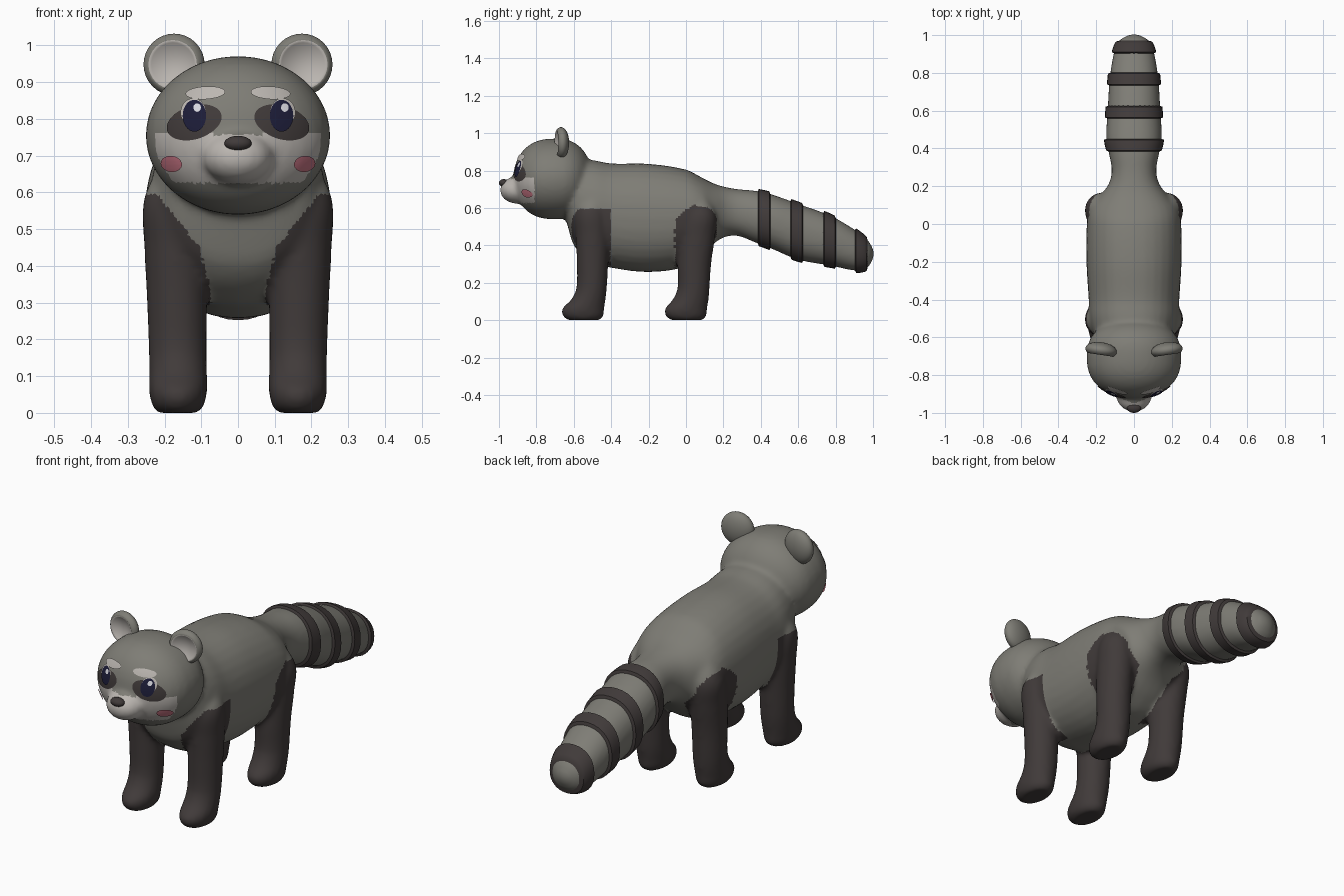
import bpy, bmesh, math
from mathutils import Vector, Matrix
from mathutils.bvhtree import BVHTree

cube = bpy.data.objects.get("Cube")
if cube:
    bpy.data.objects.remove(cube, do_unlink=True)


def material(name, r, g, b):
    mat = bpy.data.materials.new(name)
    mat.use_nodes = True
    mat.diffuse_color = (r, g, b, 1)
    node = next(n for n in mat.node_tree.nodes if n.type == "BSDF_PRINCIPLED")
    node.inputs["Base Color"].default_value = (r, g, b, 1)
    node.inputs["Roughness"].default_value = 0.8
    return mat


grey = material("grey fur", .21, .205, .18)
dark = material("dark fur", .052, .043, .042)
pale = material("pale fur", .5, .47, .44)
pink = material("pink cheek", .55, .17, .22)
navy = material("navy eye", .012, .012, .04)
glint = material("eye glint", .7, .7, .75)


def finish(name, bm, *mats):
    bmesh.ops.recalc_face_normals(bm, faces=bm.faces)
    mesh = bpy.data.meshes.new(name)
    bm.to_mesh(mesh)
    bm.free()
    for mat in mats:
        mesh.materials.append(mat)
    mesh.shade_smooth()
    obj = bpy.data.objects.new(name, mesh)
    bpy.context.collection.objects.link(obj)
    return obj


def spline(rows, steps=5):
    """Smooth curve through rows of numbers."""
    rows = [Vector(r) for r in rows]
    out = []
    for i in range(len(rows) - 1):
        a, b = rows[i], rows[i + 1]
        before, after = rows[max(i - 1, 0)], rows[min(i + 2, len(rows) - 1)]
        for k in range(steps):
            t = k / steps
            # tangents scaled to uneven spacing
            span = b[0] - a[0]
            ta = (b - before) * (span / (b[0] - before[0]))
            tb = (after - a) * (span / (after[0] - a[0]))
            h = t * t * (3 - 2 * t)
            out.append(a * (1 - h) + b * h + ta * (t * (1 - t) ** 2) - tb * (t * t * (1 - t)))
    return out + [rows[-1]]


def loft(bm, rings, place, sides=32, power=1.0):
    """Skin closed rings; place(ring, c, s) gives the point on a ring."""
    loops = []
    for ring in rings:
        loop = []
        for k in range(sides):
            a = math.tau * k / sides
            c, s = (math.copysign(abs(f) ** power, f) for f in (math.cos(a), math.sin(a)))
            loop.append(bm.verts.new(place(ring, c, s)))
        loops.append(loop)
    for p, q in zip(loops, loops[1:]):
        for k in range(sides):
            n = (k + 1) % sides
            bm.faces.new((p[k], p[n], q[n], q[k]))
    bm.faces.new(loops[0])
    bm.faces.new(loops[-1])


def along_y(ring, c, s):
    y, top, bottom, half = ring
    return half * c, y, (top + bottom) / 2 + (top - bottom) / 2 * s


def ellipsoid(bm, centre, radii):
    mat = Matrix.Translation(centre) @ Matrix.Diagonal((*radii, 1))
    return bmesh.ops.create_uvsphere(bm, u_segments=32, v_segments=20, radius=1, matrix=mat)["verts"]


# Torso and tail: y, top, bottom, half width
spine = spline([
    (-.64, .80, .53, .14), (-.6, .85, .40, .20), (-.5, .855, .31, .235),
    (-.4, .838, .28, .24), (-.2, .836, .257, .252), (0, .805, .285, .25),
    (.08, .765, .34, .235), (.15, .73, .41, .18), (.21, .712, .445, .135),
    (.28, .7, .45, .118), (.37, .692, .415, .132), (.45, .675, .385, .147),
    (.6, .622, .323, .14), (.78, .555, .29, .128), (.9, .485, .265, .108),
    (.96, .44, .272, .088), (.985, .41, .298, .06), (1.005, .37, .34, .02)])
bm = bmesh.new()
loft(bm, spine, along_y, power=.9)

# Head with a flattened face, and muzzle
HEAD = Vector((0, -.7, .755))
for v in ellipsoid(bm, HEAD, (.252, 1, .216)):
    d = v.co.y - HEAD.y
    v.co.y = HEAD.y + math.copysign(abs(d) ** .8, d) * (.225 if d < 0 else .2)
ellipsoid(bm, (0, -.905, .695), (.095, .09, .072))

# Legs: z, x, y, half width, half depth
front_leg = [(0, .163, -.545, .055, .085), (.02, .163, -.55, .071, .108),
             (.06, .163, -.55, .079, .113), (.11, .163, -.522, .079, .092),
             (.17, .164, -.505, .079, .082), (.3, .166, -.5, .082, .084),
             (.45, .17, -.5, .085, .09), (.58, .172, -.505, .085, .088),
             (.68, .15, -.49, .06, .05)]
hind_leg = [(0, .163, .005, .055, .085), (.02, .163, 0, .071, .108),
            (.06, .163, 0, .079, .113), (.11, .163, .025, .079, .096),
            (.17, .164, .04, .079, .086), (.3, .166, .045, .082, .09),
            (.45, .17, .06, .085, .096), (.56, .172, .075, .085, .088),
            (.66, .15, .07, .06, .05)]
for side in (-1, 1):
    for leg in (front_leg, hind_leg):
        loft(bm, spline(leg), lambda r, c, s: (side * r[1] + r[3] * c, r[2] + r[4] * s, r[0]))

# Fuse everything into one soft skin
body = finish("body", bm)
remesh = body.modifiers.new("fuse", "REMESH")
remesh.mode = "VOXEL"
remesh.voxel_size = .012
soften = body.modifiers.new("soften", "SMOOTH")
soften.iterations = 9
graph = bpy.context.evaluated_depsgraph_get()
skin = bpy.data.meshes.new_from_object(body.evaluated_get(graph))
body.modifiers.clear()
body.data = skin
skin.materials.clear()
for mat in (grey, dark, pale):
    skin.materials.append(mat)
skin.shade_smooth()


def fur(p):
    """Dark stockings, pale lower face, grey elsewhere."""
    x = abs(p.x)
    inner = .075 + max(0, p.z - .33) * .25 + max(0, p.z - .45) * .55
    if p.z < .595 and p.y < -.405 and x > inner and (p.z < .5 or p.y > -.64):
        return 1
    if p.z < .62 - 4 * (p.y - .085) ** 2 and -.06 < p.y < .165 and x > inner:
        return 1
    if p.z < .24:
        return 1
    if p.y < -.81 and .625 < p.z < .757:
        return 2
    return 0


for poly in skin.polygons:
    poly.material_index = fur(poly.center)

# Tail bands
for n, start in enumerate((.38, .555, .73, .9)):
    bm = bmesh.new()
    rings = []
    for k in range(9):
        y = start + .075 * k / 8
        j = max(i for i, r in enumerate(spine) if r[0] <= y)
        a, b = spine[j], spine[j + 1]
        r = a.lerp(b, (y - a[0]) / (b[0] - a[0]))
        grow = -.01 if k in (0, 8) else .012
        rings.append((y, r[1] + grow, r[2] - grow, r[3] + grow))
    loft(bm, rings, along_y, power=.9)
    finish(f"tail_band_{n + 1}", bm, dark).data.set_sharp_from_angle(angle=math.radians(40))

# Nose
bm = bmesh.new()
ellipsoid(bm, (0, -.974, .733), (.037, .026, .021))
finish("nose", bm, dark)

# Ears: rounded discs with a pale dished front
for side, label in ((1, "left"), (-1, "right")):
    bm = bmesh.new()
    bmesh.ops.create_uvsphere(bm, u_segments=32, v_segments=24, radius=1,
                              matrix=Matrix.Rotation(math.pi / 2, 4, "X"))
    rim = .8
    for v in bm.verts:
        r = math.hypot(v.co.x, v.co.z)
        if v.co.y < 0 and r < rim:
            v.co.y = -.6 + .5 * (1 - (r / rim) ** 2)
    for f in bm.faces:
        c = f.calc_center_median()
        f.material_index = int(c.y < 0 and math.hypot(c.x, c.z) < rim)
    place = (Matrix.Translation((side * .174, -.668, .948)) @ Matrix.Rotation(side * .15, 4, "Z")
             @ Matrix.Diagonal((.084, .042, .084, 1)))
    bm.transform(place)
    finish(label + "_ear", bm, grey, pale)

# Painted face details: thin plates draped over the skin
tree = BVHTree.FromPolygons([v.co for v in skin.vertices], [p.vertices for p in skin.polygons])


def patch(name, mat, x, z, rx, rz, tilt=0, lift=.003):
    bm = bmesh.new()
    bmesh.ops.create_grid(bm, x_segments=14, y_segments=14, size=1)
    for v in bm.verts:
        a, b = v.co.x, v.co.y
        u, w = rx * a * math.sqrt(1 - b * b / 2), rz * b * math.sqrt(1 - a * a / 2)
        px = x + u * math.cos(tilt) - w * math.sin(tilt)
        pz = z + u * math.sin(tilt) + w * math.cos(tilt)
        hit, normal, _, _ = tree.ray_cast(Vector((px, -2, pz)), Vector((0, 1, 0)))
        v.co = hit + normal * lift
    obj = finish(name, bm, mat)
    if sum(p.normal.y for p in obj.data.polygons) > 0:
        obj.data.flip_normals()


for side, label in ((1, "left"), (-1, "right")):
    patch(label + "_eye_mask", dark, side * .118, .79, .076, .045, side * -.3)
    patch(label + "_eye_rim", pale, side * .12, .818, .033, .036, 0, .005)
    patch(label + "_eye", navy, side * .116, .807, .031, .042, 0, .007)
    patch(label + "_eye_glint", glint, side * .116 + .008, .828, .01, .011, 0, .009)
    patch(label + "_brow", pale, side * .087, .868, .053, .017, side * -.06, .006)
    patch(label + "_cheek", pink, side * .177, .68, .028, .021, side * .15, .007)
